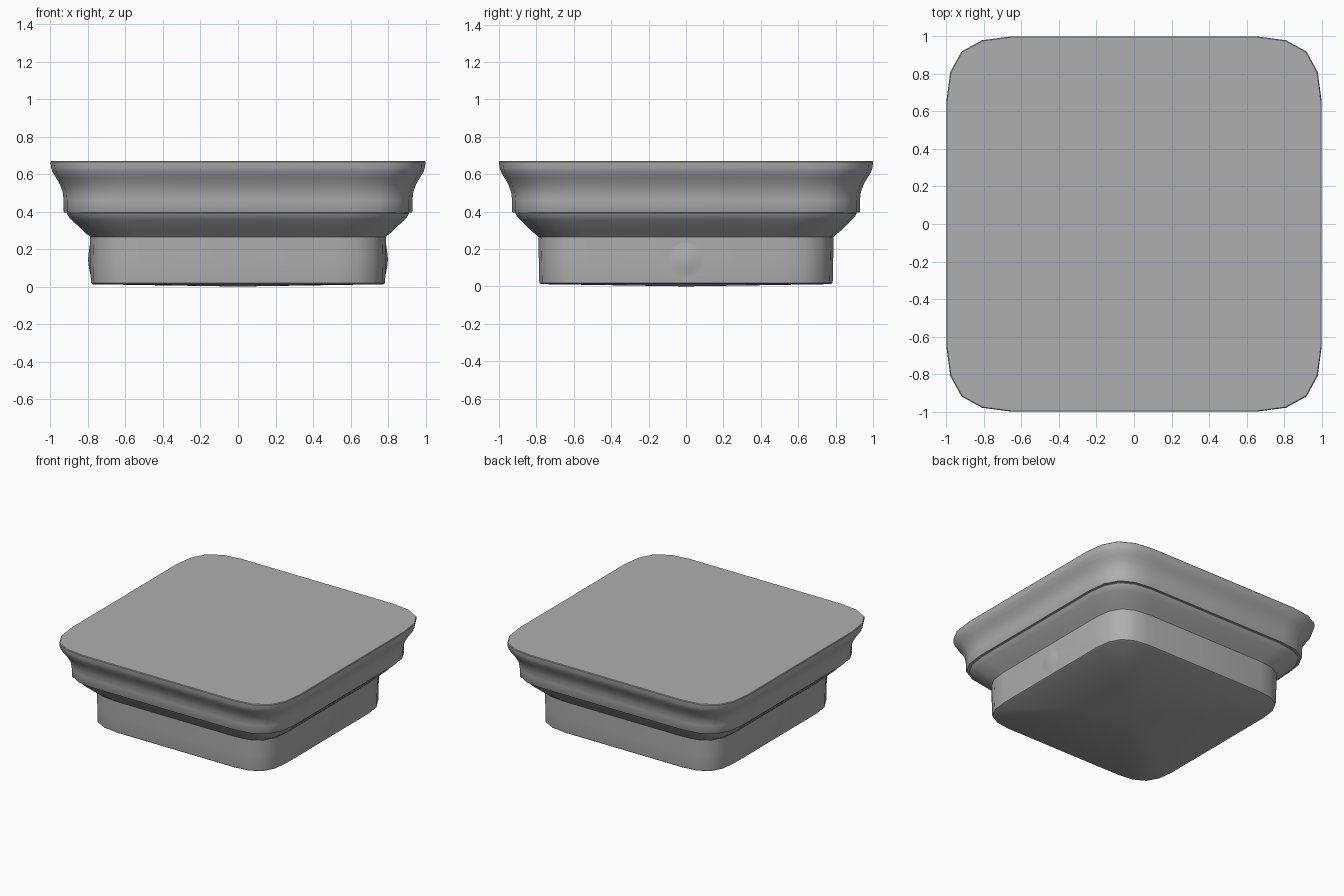
import bpy
import bmesh
from math import radians, cos, sin, pi

if "Cube" in bpy.data.objects:
    bpy.data.objects.remove(bpy.data.objects["Cube"])

# One rounded corner of the square plan, at half-width 1
CORNER = [(1, 0.66), (0.98, 0.81), (0.92, 0.92), (0.81, 0.98), (0.66, 1)]

GREY = bpy.data.materials.new("dark_grey")
GREY.diffuse_color = (0.43, 0.43, 0.43, 1)
GREY.use_nodes = True
GREY.node_tree.nodes["Principled BSDF"].inputs["Base Color"].default_value = GREY.diffuse_color


def outline():
    pts = []
    quarter = CORNER
    for _ in range(4):
        pts += quarter
        quarter = [(-y, x) for x, y in quarter]
    return pts


def loft(name, rings, start=None, end_cap=False, angle=40):
    """Skin a list of point rings; start is an optional closing tip point."""
    bm = bmesh.new()
    rings = [[bm.verts.new(p) for p in ring] for ring in rings]
    n = len(rings[0])
    for a, b in zip(rings, rings[1:]):
        for i in range(n):
            j = (i + 1) % n
            bm.faces.new((a[i], a[j], b[j], b[i]))
    if end_cap:
        bm.faces.new(rings[-1])
    if start:
        tip = bm.verts.new(start)
        for i in range(n):
            bm.faces.new((rings[0][(i + 1) % n], rings[0][i], tip))
    mesh = bpy.data.meshes.new(name)
    bm.to_mesh(mesh)
    bm.free()
    mesh.materials.append(GREY)
    obj = bpy.data.objects.new(name, mesh)
    bpy.context.collection.objects.link(obj)
    bpy.ops.object.select_all(action='DESELECT')
    obj.select_set(True)
    bpy.context.view_layer.objects.active = obj
    bpy.ops.object.shade_smooth_by_angle(angle=radians(angle))


def moulding(name, profile, **options):
    """Loft the rounded square through (half-width, z) steps, listed upward."""
    loft(name, [[(x * w, y * w, z) for x, y in outline()]
                for w, z in profile], **options)


# Plinth with a very shallow pyramid underside
moulding("plinth", [(0.775, 0.012), (0.783, 0.018), (0.785, 0.03),
                    (0.787, 0.14), (0.79, 0.265)], start=(0, 0, 0))

# Flared cove above the plinth
moulding("lower_moulding", [(0.79, 0.265), (0.80, 0.275), (0.825, 0.295),
                            (0.855, 0.325), (0.885, 0.353), (0.905, 0.375),
                            (0.912, 0.39), (0.91, 0.395)])

# Crown moulding with its ledge and flat top
moulding("crown", [(0.91, 0.395), (0.927, 0.395), (0.93, 0.40), (0.93, 0.46),
                   (0.935, 0.505), (0.95, 0.545), (0.97, 0.58),
                   (0.99, 0.612), (0.997, 0.635), (1.0, 0.665),
                   (0.996, 0.67)], end_cap=True)

# Faint boss on each side of the plinth, blending into the wall
for side, s in (("right", 1), ("left", -1)):
    rings = []
    for k in range(1, 9):
        r = k / 8
        height = 0.006 * (1 + cos(pi * r)) - 0.0005 * r
        ring = []
        for i in range(24):
            a = -s * 2 * pi * i / 24
            z = 0.14 + 0.11 * r * sin(a)
            wall = 0.787 + 0.022 * (z - 0.14)
            ring.append((s * (wall + height), 0.11 * r * cos(a), z))
        rings.append(ring)
    loft(side + "_boss", rings, start=(s * 0.799, 0, 0.14), angle=60)
